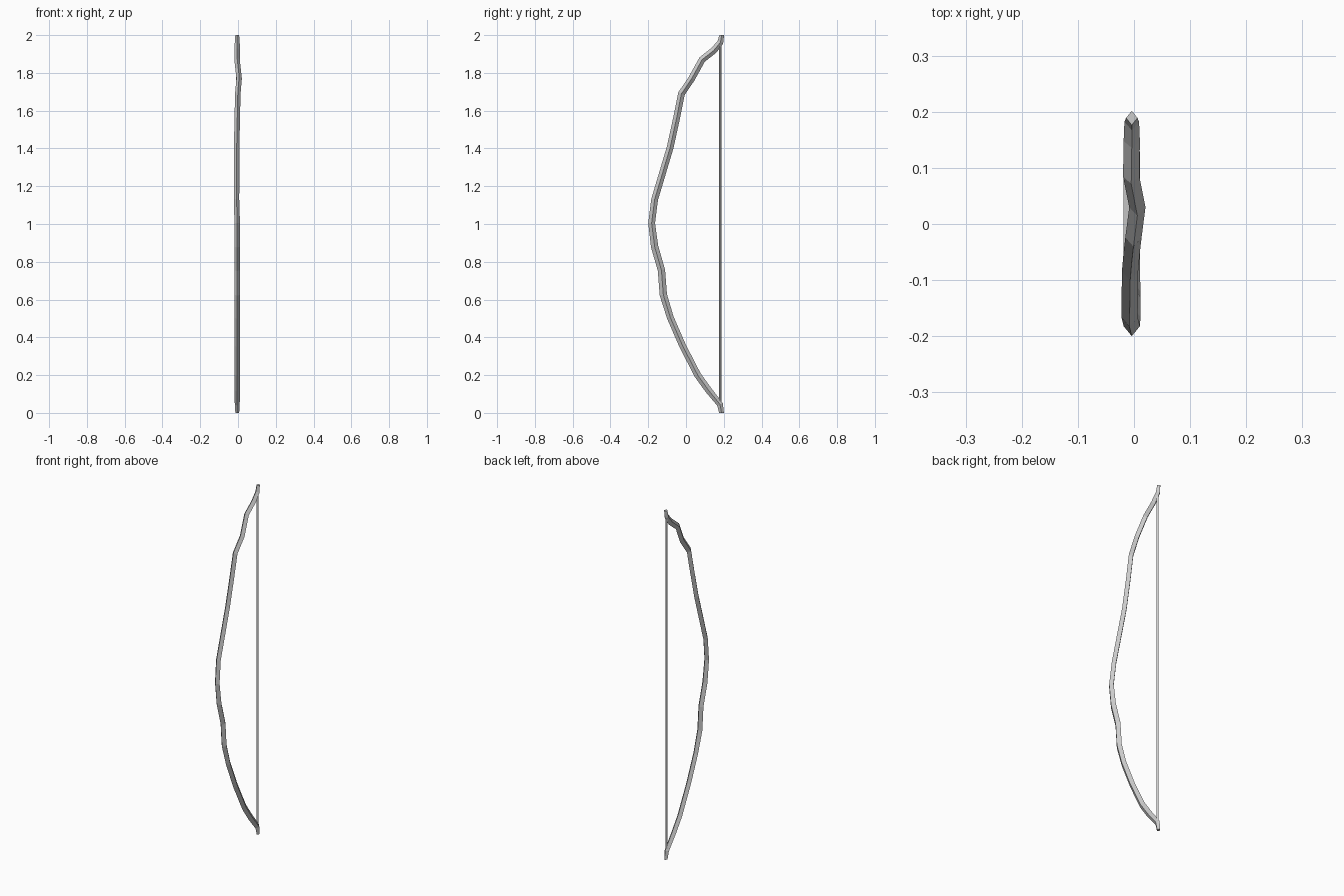
import bpy, bmesh
from mathutils import Vector

if "Cube" in bpy.data.objects:
    bpy.data.objects.remove(bpy.data.objects["Cube"])


def sweep(name, path, rx, rn):
    """Sweep a four-sided diamond along points of (x, y, z, scale)."""
    pts = [Vector(p[:3]) for p in path]
    bm = bmesh.new()
    rings = []
    last = len(pts) - 1
    for i, p in enumerate(pts):
        a = (p - pts[i - 1]).normalized() if i > 0 else None
        b = (pts[i + 1] - p).normalized() if i < last else None
        t = Vector((0, 0, 1)) if a is None or b is None else (a + b).normalized()
        n = Vector((0, t.z, -t.y)).normalized() * rn * path[i][3]
        s = Vector((rx * path[i][3], 0, 0))
        rings.append([bm.verts.new(p + d) for d in (s, n, -s, -n)])
    for r0, r1 in zip(rings, rings[1:]):
        for k in range(4):
            j = (k + 1) % 4
            bm.faces.new((r0[k], r0[j], r1[j], r1[k]))
    bm.faces.new(rings[0][::-1])
    bm.faces.new(rings[-1])
    bmesh.ops.recalc_face_normals(bm, faces=bm.faces)
    me = bpy.data.meshes.new(name)
    bm.to_mesh(me)
    bm.free()
    ob = bpy.data.objects.new(name, me)
    bpy.context.collection.objects.link(ob)
    return ob


X = -0.004  # plane of the bow

# Limbs and grip as one crooked wooden stave
sweep("bow_stave", [
    (X, 0.188, 0.0, 0.7),
    (X, 0.180, 0.045, 0.9),
    (X, 0.118, 0.122, 1),
    (X, 0.062, 0.200, 1),
    (X, -0.018, 0.355, 1),
    (X, -0.083, 0.505, 1),
    (X, -0.120, 0.625, 1.08),
    (X, -0.130, 0.755, 1.08),
    (X, -0.166, 0.880, 1.08),
    (X, -0.182, 1.005, 1),
    (X - 0.004, -0.166, 1.130, 1),
    (X - 0.003, -0.084, 1.405, 1),
    (X, -0.050, 1.560, 1),
    (X + 0.003, -0.024, 1.690, 1),
    (X + 0.010, 0.030, 1.770, 1),
    (X - 0.001, 0.085, 1.870, 1),
    (X, 0.148, 1.920, 1),
    (X, 0.182, 1.962, 0.9),
    (X, 0.189, 2.0, 0.7),
], 0.0145, 0.018)

# Straight string between the tips
sweep("bow_string", [(X, 0.181, 0.03, 1), (X, 0.181, 1.965, 1)], 0.0065, 0.0065)
